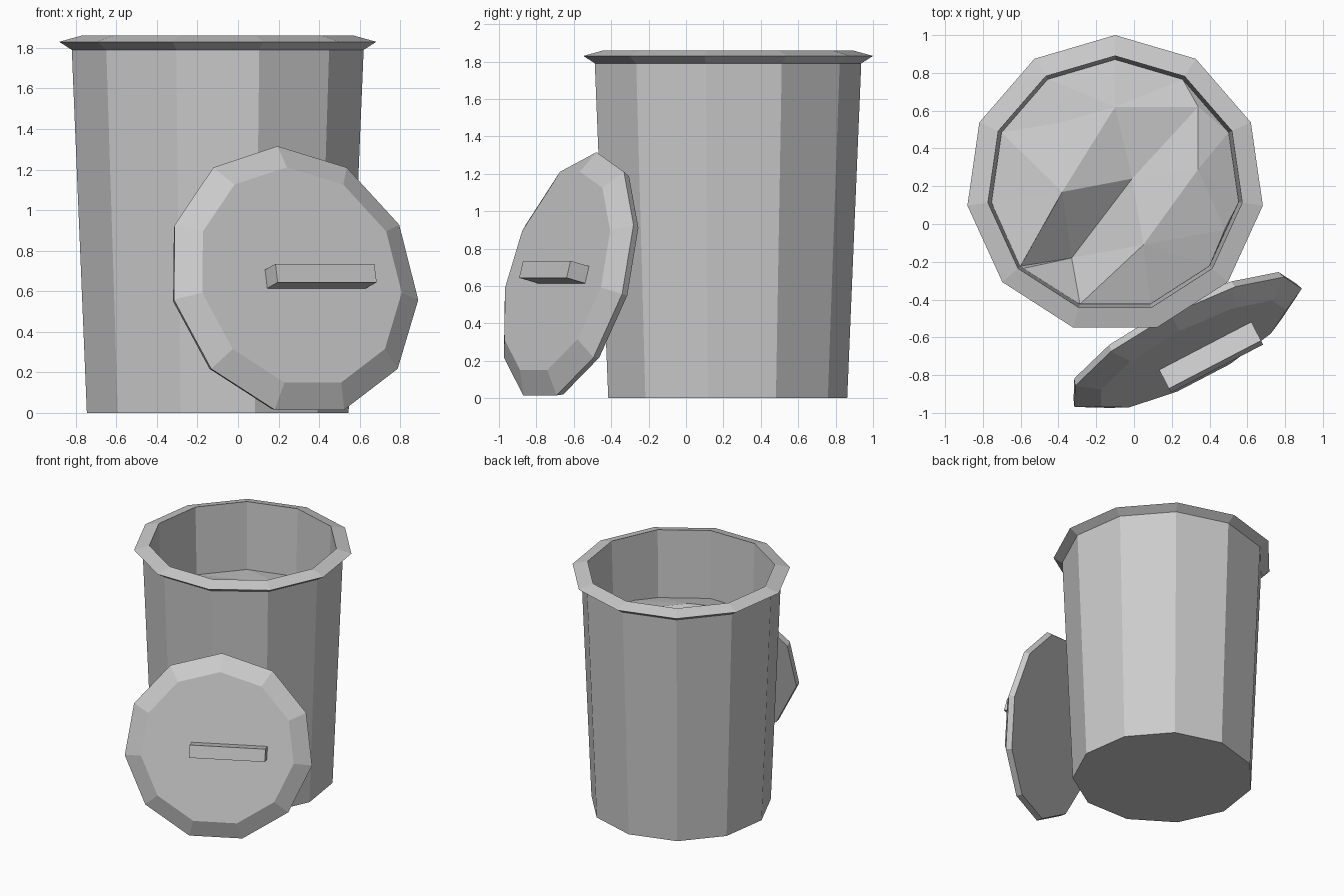
import bpy, bmesh
from math import sin, cos, pi, radians
from mathutils import Vector, Matrix
from mathutils.geometry import delaunay_2d_cdt

SIDES = 11
cube = bpy.data.objects.get("Cube")
if cube:
    bpy.data.objects.remove(cube, do_unlink=True)

grey = bpy.data.materials.new("grey_metal")
grey.use_nodes = True
colour = (0.6, 0.6, 0.6, 1)
grey.diffuse_color = colour
grey.node_tree.nodes["Principled BSDF"].inputs["Base Color"].default_value = colour


def finish(name, bm, matrix=Matrix()):
    """Turn a bmesh into a flat shaded grey object."""
    mesh = bpy.data.meshes.new(name)
    bm.to_mesh(mesh)
    bm.free()
    mesh.transform(matrix)
    mesh.materials.append(grey)
    obj = bpy.data.objects.new(name, mesh)
    bpy.context.collection.objects.link(obj)
    return obj


def ring_point(radius, i):
    a = 2 * pi * i / SIDES
    return Vector((radius * sin(a), radius * cos(a)))


def lathe(name, profile, matrix):
    """Revolve (radius, height) pairs and cap both ends."""
    bm = bmesh.new()
    rings = [[bm.verts.new((*ring_point(r, i), z)) for i in range(SIDES)]
             for r, z in profile]
    for low, high in zip(rings, rings[1:]):
        for i in range(SIDES):
            j = (i + 1) % SIDES
            bm.faces.new((low[i], low[j], high[j], high[i]))
    bm.faces.new(rings[0])
    bm.faces.new(rings[-1])
    bmesh.ops.recalc_face_normals(bm, faces=bm.faces)
    return finish(name, bm, matrix)


# Tapered can with a flared rim and a hollow inside
can_centre = Vector((-0.10, 0.21, 0))
lathe("can_body", [(0.652, 0), (0.727, 1.79), (0.79, 1.83), (0.68, 1.86),
                   (0.62, 0.04)], Matrix.Translation(can_centre))

# Crumpled contents: a few folds joined to the inside wall
folds = [(-0.61, -0.24, 1.40), (-0.33, -0.18, 1.20), (0.05, -0.11, 1.42),
         (0.48, -0.03, 1.36), (-0.38, 0.17, 1.45), (-0.01, 0.24, 1.34),
         (0.34, 0.29, 1.44), (-0.10, 0.62, 1.38), (-0.42, 0.53, 1.36),
         (0.34, 0.62, 1.37)]
creases = [(0, 4), (4, 7), (0, 1), (1, 2), (2, 6), (1, 5), (5, 7),
           (4, 5), (5, 6), (1, 4), (2, 5), (2, 3)]
points = [Vector(p) for p in folds]
for i in range(SIDES):
    points.append(ring_point(0.661, i).to_3d() + can_centre + Vector((0, 0, 1.33)))
verts2d, _, faces, origin, _, _ = delaunay_2d_cdt(
    [p.to_2d() for p in points], creases, [], 0, 1e-5)
bm = bmesh.new()
made = [bm.verts.new((v.x, v.y, points[o[0]].z if o else 1.33))
        for v, o in zip(verts2d, origin)]
for f in faces:
    bm.faces.new([made[i] for i in f])
for f in bm.faces:
    f.normal_update()
    if f.normal.z < 0:
        f.normal_flip()
finish("can_contents", bm)

# Lid frame: leaning back against the can, turned to one side
turn, lean = radians(27.5), radians(14.7)
right = Vector((cos(turn), sin(turn), 0))
up = Vector((-sin(turn) * sin(lean), cos(turn) * sin(lean), cos(lean)))
out = right.cross(up)
lid_matrix = Matrix((right, up, out)).transposed().to_4x4()
lid_matrix.translation = (0.275, -0.633, 0.652)

# Lid with bevelled front
lathe("lid", [(0.67, -0.04), (0.686, 0), (0.56, 0.07)], lid_matrix)

# Bar handle on the lid
bm = bmesh.new()
bmesh.ops.create_cube(bm, size=1)
bmesh.ops.scale(bm, vec=(0.55, 0.094, 0.125), verts=bm.verts)
bmesh.ops.translate(bm, vec=(0.085, -0.01, 0.1225), verts=bm.verts)
finish("lid_handle", bm, lid_matrix)
